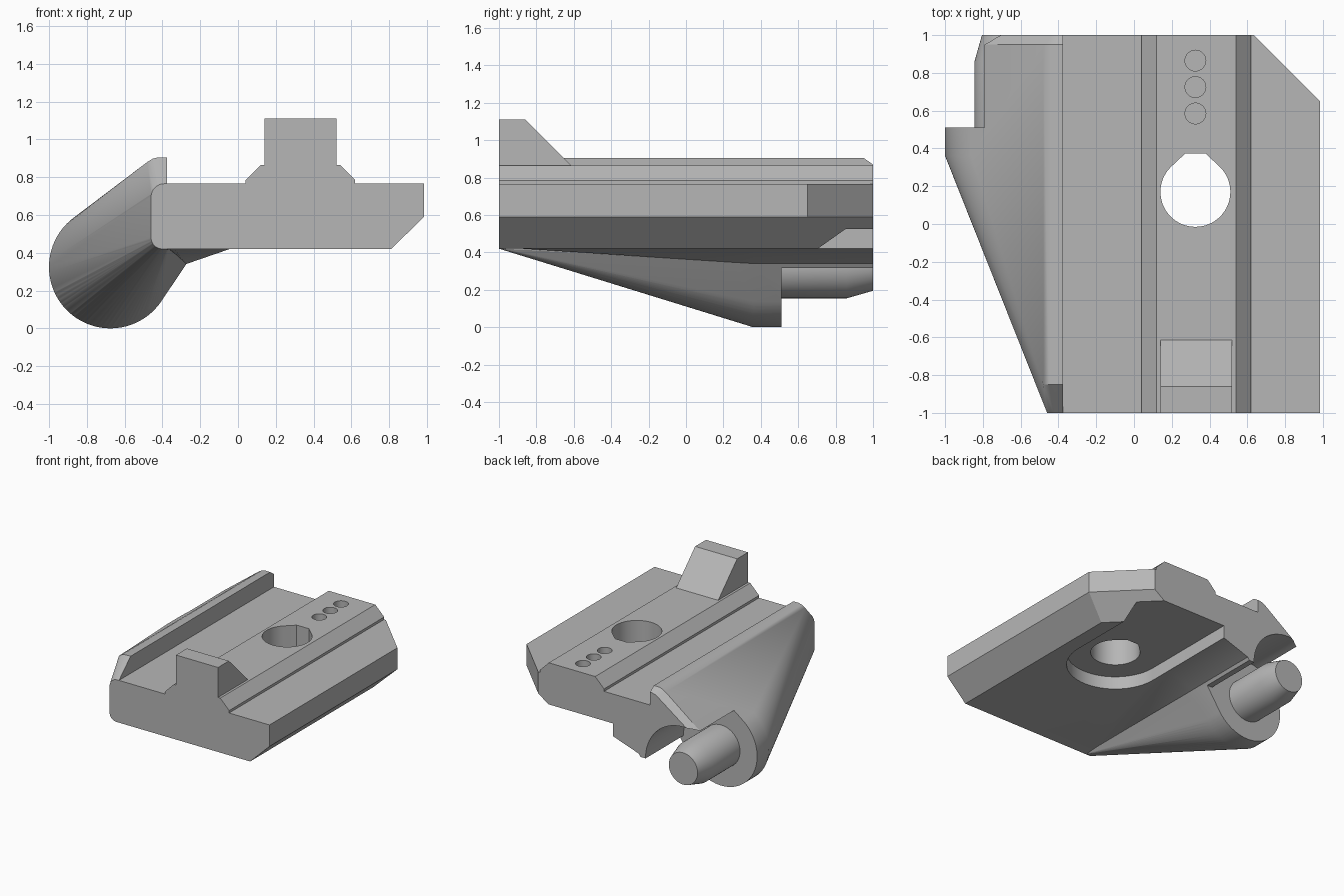
import bpy, bmesh, math
from mathutils import Vector

if "Cube" in bpy.data.objects:
    bpy.data.objects.remove(bpy.data.objects["Cube"])

grey = bpy.data.materials.new("plain grey")
grey.use_nodes = True
colour = (0.47, 0.47, 0.47, 1)
grey.diffuse_color = colour
grey.node_tree.nodes["Principled BSDF"].inputs["Base Color"].default_value = colour


def finish(name, bm):
    bmesh.ops.recalc_face_normals(bm, faces=bm.faces[:])
    mesh = bpy.data.meshes.new(name)
    bm.to_mesh(mesh)
    bm.free()
    mesh.materials.append(grey)
    obj = bpy.data.objects.new(name, mesh)
    bpy.context.collection.objects.link(obj)
    return obj


def hull(name, points):
    bm = bmesh.new()
    for p in points:
        bm.verts.new(p)
    res = bmesh.ops.convex_hull(bm, input=bm.verts[:])
    loose = {g for g in res["geom_interior"] + res["geom_unused"] if isinstance(g, bmesh.types.BMVert)}
    bmesh.ops.delete(bm, geom=[v for v in loose if v.is_valid], context="VERTS")
    bmesh.ops.dissolve_limit(bm, angle_limit=0.002, verts=bm.verts[:], edges=bm.edges[:])
    return finish(name, bm)


def arc(cx, cy, r, start, end, n):
    steps = [math.radians(start + (end - start) * i / n) for i in range(n + 1)]
    return [(cx + r * math.cos(a), cy + r * math.sin(a)) for a in steps]


def along_y(profile, *ys):
    return [(x, y, z) for y in ys for x, z in profile]


def along_z(profile, *zs):
    return [(x, y, z) for z in zs for x, y in profile]


def combine(target, tool, operation):
    mod = target.modifiers.new("join", "BOOLEAN")
    mod.operation, mod.object, mod.solver = operation, tool, "EXACT"
    bpy.context.view_layer.update()
    result = target.evaluated_get(bpy.context.evaluated_depsgraph_get())
    mesh = bpy.data.meshes.new_from_object(result)
    target.modifiers.clear()
    target.data = mesh
    bpy.data.objects.remove(tool)


# Main plate: extruded profile with raised track
profile = (arc(-0.40, 0.48, 0.06, 180, 270, 8)
           + [(0.81, 0.42), (0.985, 0.59), (0.985, 0.765), (0.62, 0.765), (0.62, 0.785),
              (0.54, 0.865), (0.12, 0.865), (0.04, 0.785), (0.04, 0.765)]
           + arc(-0.39, 0.695, 0.07, 90, 180, 8))
bm = bmesh.new()
cap = bm.faces.new([bm.verts.new(p) for p in along_y(profile, -1)])
ext = bmesh.ops.extrude_face_region(bm, geom=[cap])
bmesh.ops.translate(bm, vec=(0, 2, 0), verts=[v for v in ext["geom"] if isinstance(v, bmesh.types.BMVert)])

# Clipped rear corner, upright above and sloping under
for normal in ((1, 1, 0), (1, 1, -1.414)):
    geom = bm.verts[:] + bm.edges[:] + bm.faces[:]
    cut = bmesh.ops.bisect_plane(bm, geom=geom, plane_co=(0.98, 0.655, 0.59),
                                 plane_no=Vector(normal).normalized(), clear_outer=True)
    edges = [e for e in cut["geom_cut"] if isinstance(e, bmesh.types.BMEdge)]
    bmesh.ops.contextual_create(bm, geom=edges)
plate = finish("base_plate", bm)

# Slanted arm with raised lip, tapering to the front
PX, PZ, R = -0.675, 0.325, 0.325
lip = [(-0.48, 0.88), (-0.45, 0.898), (-0.42, 0.905), (-0.375, 0.905), (-0.375, 0.45)]
ring = [p for p in arc(PX, PZ, R, 0, 360, 72) if p[0] < -0.375]
front_edge = (arc(-0.40, 0.48, 0.06, 180, 270, 6) + arc(-0.39, 0.695, 0.07, 90, 180, 6)
              + [(-0.375, 0.765), (-0.375, 0.42)])
lip_end = [(x if x == -0.375 else x + 0.03, z - 0.035) for x, z in lip]
arm_end = [(PX + (x - PX) * 0.9, PZ + (z - PZ) * 0.9) for x, z in ring]
arm = hull("slanted_arm", along_y(ring, 0.36, 0.95) + along_y(arm_end, 1) + along_y(lip, -0.85, 0.95)
           + along_y(lip_end, 1) + along_y(front_edge, -1))

# Web and shallow gusset beneath the plate
web_side = arc(PX, PZ, R, 200, 325, 30) + [(-0.27, 0.345), (-0.27, 0.48), (-0.45, 0.48)]
web = hull("under_web", along_y(web_side, 0.36, 1) + along_y([(-0.40, 0.421), (-0.37, 0.421), (-0.38, 0.48)], -0.99))
gusset_side = [(-0.275, 0.34), (-0.04, 0.421), (-0.06, 0.47), (-0.4, 0.47), (-0.4, 0.34)]
gusset = hull("under_gusset", along_y(gusset_side, 0.36, 1) + along_y([(-0.39, 0.425), (-0.34, 0.425), (-0.37, 0.47)], -0.95))

# Front stop block with sloping back
stop_side = [(-1, 0.84), (-1, 1.11), (-0.86, 1.11), (-0.615, 0.865), (-0.615, 0.84)]
stop = hull("front_stop", [(x, y, z) for x in (0.14, 0.52) for y, z in stop_side])

for part in (arm, web, gusset, stop):
    combine(plate, part, "UNION")

# Clearance around the pin
clearance = hull("pin_clearance", along_y(arc(PX, PZ, 0.34, 0, 360, 72), 0.51, 1.2))
trim = hull("web_trim", along_y([(-0.6, -0.1), (-0.2, -0.1), (-0.2, 0.318), (-0.6, 0.318)], 0.51, 1.2))

# Round-ended recess under the plate, open at the back
HX, HY = 0.325, 0.17
recess = hull("under_recess", along_z(arc(HX, HY, 0.365, 180, 360, 40) + [(0.69, 1.2), (-0.04, 1.2)], 0.2, 0.525))

# Through hole with small flat notch, and blind dimples
hole = hull("through_hole", along_z(arc(HX, HY, 0.185, 0, 360, 64) + [(0.27, 0.372), (0.38, 0.372)], 0.3, 1.2))
cutters = [clearance, trim, recess, hole]
for y in (0.585, 0.725, 0.865):
    cutters.append(hull("dimple", along_z(arc(HX, y, 0.055, 0, 360, 32), 0.81, 1)))
for cutter in cutters:
    combine(plate, cutter, "DIFFERENCE")

# Hinge pin with tapered tip
pin = hull("hinge_pin", along_y(arc(PX, PZ, 0.17, 0, 360, 64), 0.45, 0.86)
           + along_y(arc(PX, PZ, 0.13, 0, 360, 64), 1))

# Smooth curved areas, keep hard edges
for obj in (plate, pin):
    bpy.ops.object.select_all(action="DESELECT")
    obj.select_set(True)
    bpy.context.view_layer.objects.active = obj
    bpy.ops.object.shade_smooth_by_angle(angle=math.radians(25))
